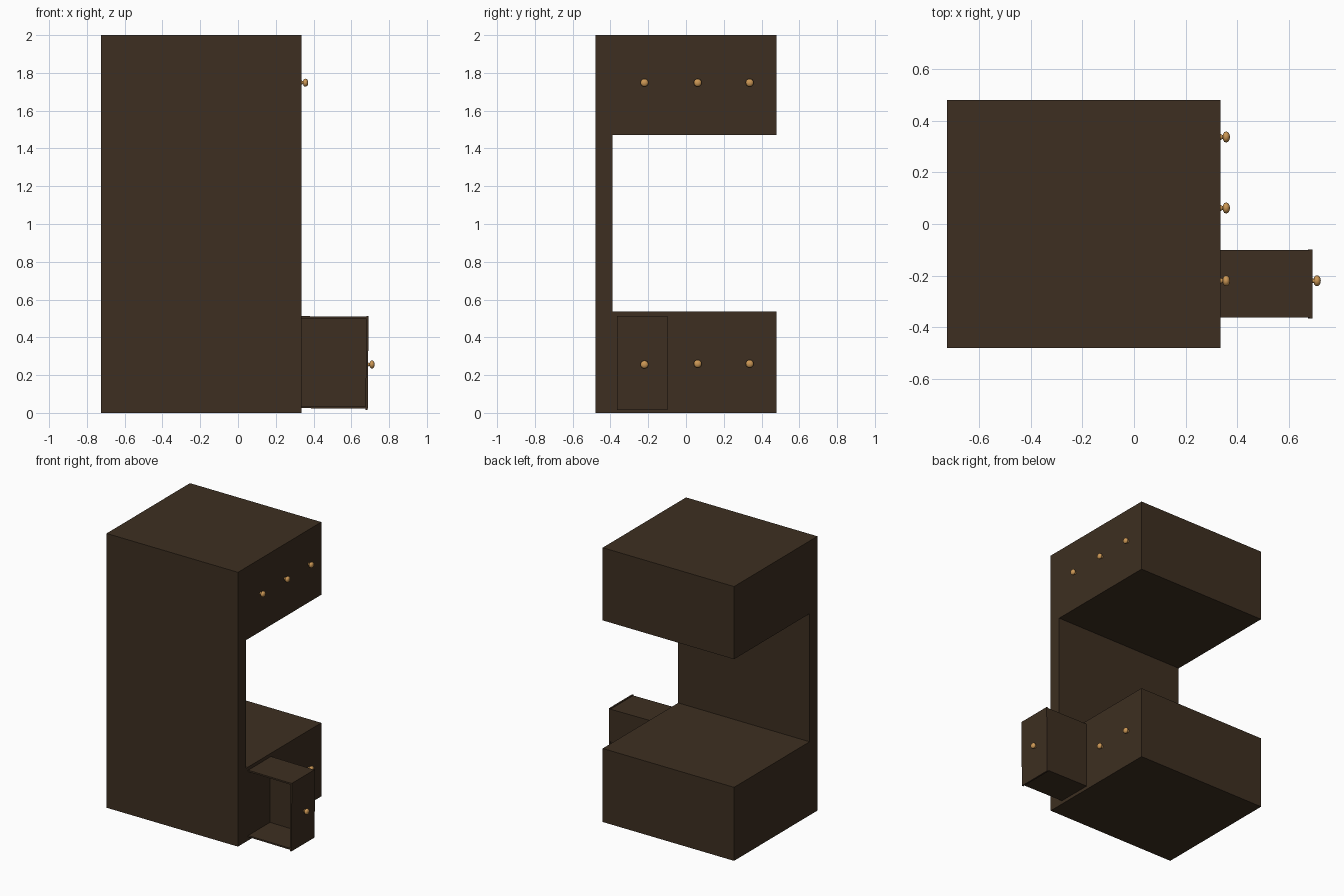
import bpy, bmesh, math
from mathutils import Matrix, Vector

if "Cube" in bpy.data.objects:
    bpy.data.objects.remove(bpy.data.objects["Cube"])


def material(name, rgb):
    m = bpy.data.materials.new(name)
    m.diffuse_color = (*rgb, 1)
    m.use_nodes = True
    m.node_tree.nodes["Principled BSDF"].inputs["Base Color"].default_value = m.diffuse_color
    return m


wood = material("dark_wood", (0.047, 0.028, 0.015))
brass = material("brass", (0.60, 0.31, 0.09))


def finish(name, bm, mat):
    bmesh.ops.recalc_face_normals(bm, faces=bm.faces[:])
    me = bpy.data.meshes.new(name)
    bm.to_mesh(me)
    bm.free()
    me.materials.append(mat)
    ob = bpy.data.objects.new(name, me)
    bpy.context.collection.objects.link(ob)
    return ob


def add_box(bm, lo, hi):
    lo, hi = Vector(lo), Vector(hi)
    size = hi - lo
    bmesh.ops.create_cube(bm, size=1, matrix=Matrix.Translation((lo + hi) / 2)
                          @ Matrix.Diagonal((*size, 1)))


# Cabinet body: C-shaped side profile (y, z) extruded along x
X0, X1 = -0.724, 0.336
profile = [(-0.48, 0), (0.48, 0), (0.48, 0.536), (-0.39, 0.536),
           (-0.39, 1.47), (0.48, 1.47), (0.48, 2), (-0.48, 2)]
bm = bmesh.new()
face = bm.faces.new([bm.verts.new((X0, y, z)) for y, z in profile])
ext = bmesh.ops.extrude_face_region(bm, geom=[face])
bmesh.ops.translate(bm, vec=(X1 - X0, 0, 0),
                    verts=[v for v in ext["geom"] if isinstance(v, bmesh.types.BMVert)])
finish("cabinet_body", bm, wood)

# Pulled-out drawer: floor, top and back wall, open towards the front, sagging slightly
sag = (Matrix.Translation((X1, 0, 0.265)) @ Matrix.Rotation(math.radians(0.5), 4, 'Y'))
bm = bmesh.new()
add_box(bm, (-0.01, -0.362, -0.240), (0.345, -0.100, -0.229))
add_box(bm, (-0.01, -0.362, 0.236), (0.345, -0.100, 0.247))
add_box(bm, (-0.01, -0.111, -0.229), (0.345, -0.100, 0.236))
bm.transform(sag)
finish("drawer_box", bm, wood)

bm = bmesh.new()
add_box(bm, (0.341, -0.366, -0.247), (0.353, -0.099, 0.251))
bm.transform(sag)
finish("drawer_front", bm, wood)


# Round knobs: lathed profile (radius, distance out)
def knob(name, x, y, z):
    pts = [(0, -0.004), (0.011, -0.004), (0.011, 0.001), (0.008, 0.006), (0.008, 0.009),
           (0.014, 0.010), (0.019, 0.014), (0.021, 0.020), (0.020, 0.026),
           (0.016, 0.031), (0.009, 0.0345), (0, 0.0355)]
    bm = bmesh.new()
    vs = [bm.verts.new((d, r, 0)) for r, d in pts]
    es = [bm.edges.new(p) for p in zip(vs, vs[1:])]
    bmesh.ops.spin(bm, geom=vs + es, cent=(0, 0, 0), axis=(1, 0, 0),
                   angle=2 * math.pi, steps=24)
    bmesh.ops.remove_doubles(bm, verts=bm.verts[:], dist=1e-5)
    bmesh.ops.translate(bm, vec=(x, y, z), verts=bm.verts[:])
    ob = finish(name, bm, brass)
    for p in ob.data.polygons:
        p.use_smooth = True


for i, y in enumerate((-0.22, 0.062, 0.337)):
    knob(f"upper_knob_{i + 1}", X1, y, 1.748)
    knob(f"lower_knob_{i + 1}", 0.688 if i == 0 else X1, y, 0.256 if i == 0 else 0.26)
